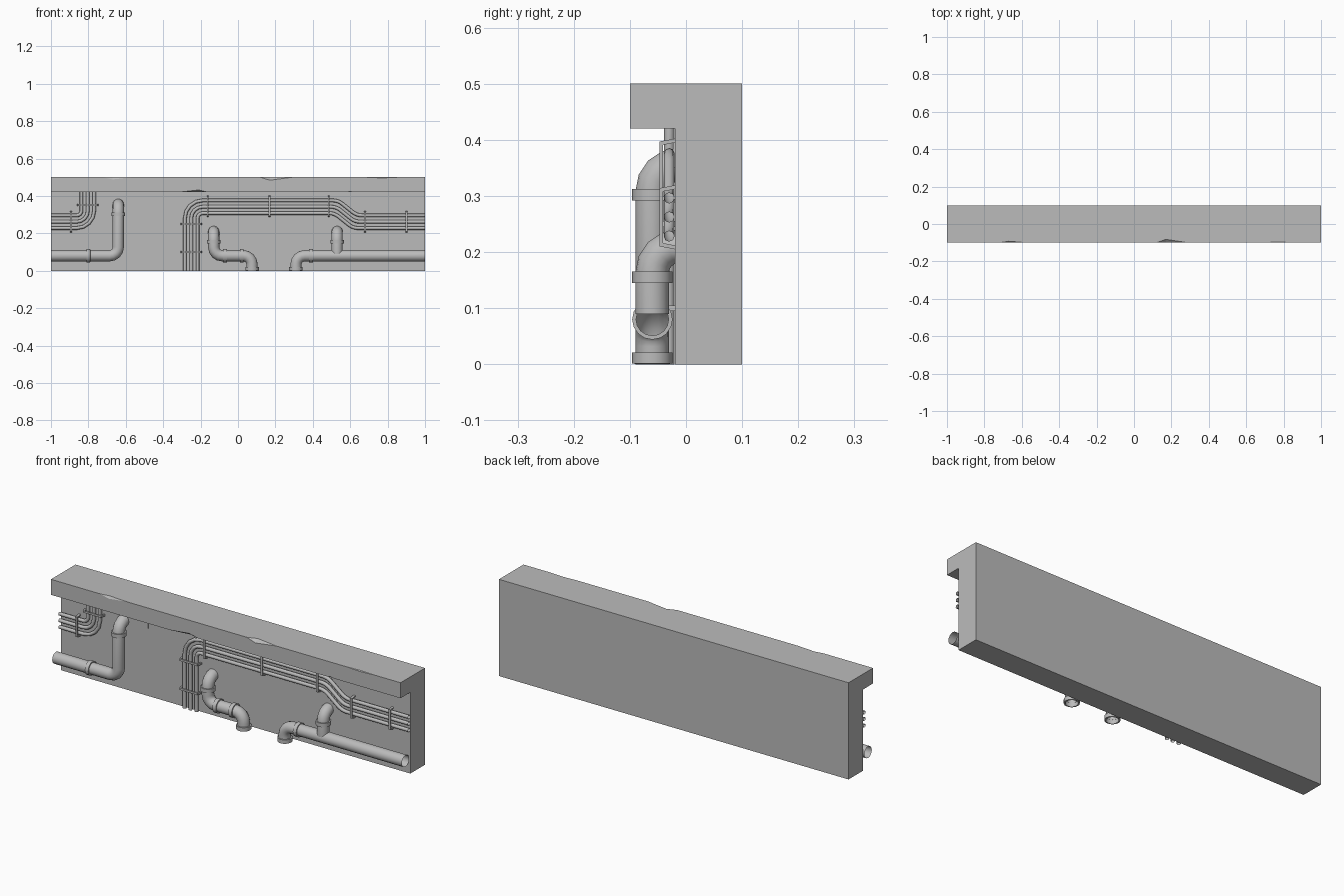
import bpy, bmesh, math
from mathutils import Vector, Quaternion

cube = bpy.data.objects.get("Cube")
if cube:
    bpy.data.objects.remove(cube, do_unlink=True)

concrete = bpy.data.materials.new("concrete_grey")
concrete.use_nodes = True
GREY = (0.5, 0.5, 0.5, 1)
concrete.diffuse_color = GREY
concrete.node_tree.nodes["Principled BSDF"].inputs["Base Color"].default_value = GREY

PIPE_Y, CABLE_Y, WALL_Y = -0.06, -0.03, -0.02


def finish(bm, name, smooth=False):
    mesh = bpy.data.meshes.new(name)
    bm.to_mesh(mesh)
    bm.free()
    mesh.materials.append(concrete)
    ob = bpy.data.objects.new(name, mesh)
    bpy.context.collection.objects.link(ob)
    if smooth:
        bpy.ops.object.select_all(action='DESELECT')
        ob.select_set(True)
        bpy.context.view_layer.objects.active = ob
        bpy.ops.object.shade_smooth_by_angle(angle=math.radians(50))
    return ob


def fillet(corners, radius, steps=4):
    """Round the inner corners of a polyline with arcs."""
    pts = [Vector(c) for c in corners]
    out = [pts[0]]
    for a, p, b in zip(pts, pts[1:], pts[2:]):
        d0, d1 = (p - a).normalized(), (b - p).normalized()
        turn = d0.angle(d1)
        start = p - d0 * radius * math.tan(turn / 2)
        axis = d0.cross(d1).normalized()
        centre = start + axis.cross(d0) * radius
        for k in range(steps + 1):
            out.append(centre + Quaternion(axis, turn * k / steps) @ (start - centre))
    return out + [pts[-1]]


def sweep(bm, path, radii, sides):
    """Open tube along a path; radii is one number or one per point."""
    path = [Vector(p) for p in path]
    if not isinstance(radii, (list, tuple)):
        radii = [radii] * len(path)
    last = len(path) - 1
    u, prev_t, prev_ring = None, None, None
    for i, p in enumerate(path):
        t = (path[min(i + 1, last)] - path[max(i - 1, 0)]).normalized()
        if u is None:
            u = t.orthogonal().normalized()
        else:
            u = prev_t.rotation_difference(t) @ u
        v = t.cross(u)
        ring = []
        for j in range(sides):
            a = math.tau * j / sides
            ring.append(bm.verts.new(p + (u * math.cos(a) + v * math.sin(a)) * radii[i]))
        if prev_ring:
            for j in range(sides):
                k = (j + 1) % sides
                bm.faces.new((prev_ring[j], prev_ring[k], ring[k], ring[j]))
        prev_t, prev_ring = t, ring


def pipe(name, corners, flanges):
    """Pipe with collar rings; each flange is (x, z, axis)."""
    bm = bmesh.new()
    sweep(bm, fillet(corners, 0.046), 0.03, 16)
    finish(bm, name, True)
    bm = bmesh.new()
    for x, z, axis in flanges:
        c = Vector((x, PIPE_Y, z))
        d = Vector((0.01, 0, 0)) if axis == 'x' else Vector((0, 0, 0.01))
        sweep(bm, [c - d * 1.01, c - d, c + d, c + d * 1.01],
              [0.029, 0.036, 0.036, 0.029], 16)
    finish(bm, name + "_collars", True)


def prism(bm, outline, offset):
    """Extrude a closed outline by an offset vector."""
    face = bm.faces.new([bm.verts.new(p) for p in outline])
    new = bmesh.ops.extrude_face_region(bm, geom=[face])["geom"]
    bmesh.ops.translate(bm, vec=offset, verts=[g for g in new if isinstance(g, bmesh.types.BMVert)])
    bmesh.ops.recalc_face_normals(bm, faces=bm.faces[:])


# Wall with overhanging ledge, chipped along its front edges
# (x, top chip depth, top chip drop, bottom chip depth, bottom chip rise)
stations = [(-1, 0, 0, 0, 0), (-0.72, 0, 0, 0, 0), (-0.67, .008, .012, 0, 0),
            (-0.57, 0, 0, 0, 0), (-0.32, 0, 0, 0, 0), (-0.21, 0, 0, .015, .012),
            (-0.16, 0, 0, 0, 0), (0.12, 0, 0, 0, 0), (0.17, .018, .016, 0, 0),
            (0.29, 0, 0, 0, 0), (0.58, 0, 0, 0, 0), (0.6, 0, 0, .004, .004),
            (0.62, 0, 0, 0, 0), (0.69, 0, 0, 0, 0), (0.77, .005, .004, 0, 0),
            (0.85, 0, 0, 0, 0), (1, 0, 0, 0, 0)]
bm = bmesh.new()
loops = []
for x, ty, tz, by, bz in stations:
    section = [(0.1, 0), (0.1, 0.5), (-0.1 + ty, 0.5), (-0.1, 0.5 - tz),
               (-0.1, 0.42 + bz), (-0.1 + by, 0.42), (WALL_Y, 0.42), (WALL_Y, 0)]
    loops.append([bm.verts.new((x, y, z)) for y, z in section])
for a, b in zip(loops, loops[1:]):
    for j in range(len(a)):
        k = (j + 1) % len(a)
        bm.faces.new((a[j], a[k], b[k], b[j]))
bm.faces.new(loops[0])
bm.faces.new(loops[-1])
bmesh.ops.remove_doubles(bm, verts=bm.verts[:], dist=1e-5)
bmesh.ops.recalc_face_normals(bm, faces=bm.faces[:])
finish(bm, "wall_with_ledge")

# Small crack sliver on the wall
bm = bmesh.new()
prism(bm, [(-0.506, WALL_Y, 0.39), (-0.5, WALL_Y, 0.397), (-0.499, WALL_Y, 0.35),
           (-0.505, WALL_Y, 0.36)], Vector((0, -0.003, 0)))
finish(bm, "wall_crack")

# Pipes
Y = PIPE_Y
pipe("right_pipe", [(-1, Y, .08), (-.64, Y, .08), (-.64, Y, .355), (-.64, 0, .355)],
     [(-.8, .08, 'x'), (-.64, .302, 'z')])
pipe("middle_pipe", [(.075, Y, 0), (.075, Y, .08), (-.13, Y, .08), (-.13, Y, .21), (-.13, 0, .21)],
     [(.075, .011, 'z'), (.02, .08, 'x'), (-.07, .08, 'x'), (-.13, .155, 'z')])
pipe("left_pipe", [(.31, Y, 0), (.31, Y, .08), (1, Y, .08)],
     [(.31, .011, 'z'), (.39, .08, 'x')])
pipe("branch_pipe", [(.53, Y, .09), (.53, Y, .21), (.53, 0, .21)], [(.53, .155, 'z')])

# Cable bundles of three
GAP = 0.034
right_bm, left_bm = bmesh.new(), bmesh.new()
for i in range(3):
    low_z, high_z = 0.296 - GAP * i, 0.376 - GAP * i
    up_x, rise_x = -0.837 + GAP * i, -0.284 + GAP * i
    sweep(right_bm, fillet([(-1, CABLE_Y, low_z), (up_x, CABLE_Y, low_z), (up_x, CABLE_Y, 0.43)],
                           0.025 + GAP * i), 0.0095, 8)
    bend = [(rise_x, CABLE_Y, 0), (rise_x, CABLE_Y, high_z), (0.1, CABLE_Y, high_z)]
    s_x = 0.535 - 0.01 * i
    drop = [(0.1, CABLE_Y, high_z), (s_x, CABLE_Y, high_z),
            (s_x + 0.1, CABLE_Y, low_z), (1, CABLE_Y, low_z)]
    sweep(left_bm, fillet(bend, 0.095 - GAP * i)[:-1] + fillet(drop, 0.08), 0.0095, 8)
finish(right_bm, "right_cables", True)
finish(left_bm, "left_cables", True)

# Straps bridging the cable bundles: (x, z, direction they span)
straps = [(-.892, .262, 'z'), (-.803, .352, 'x'), (-.25, .25, 'x'), (-.25, .1, 'x'),
          (-.162, .345, 'z'), (.168, .345, 'z'), (.485, .345, 'z'),
          (.68, .262, 'z'), (.9, .262, 'z')]
half = [(.058, -.015), (.052, -.047)]
inner = [(.046, -.041), (.051, -.015)]
arch = half[::1] + [(-s, y) for s, y in half[::-1]]
arch += [(-s, y) for s, y in inner[::-1]] + inner
bm = bmesh.new()
for x, z, span in straps:
    if span == 'z':
        prism(bm, [(x - .005, y, z + s) for s, y in arch], Vector((.01, 0, 0)))
    else:
        prism(bm, [(x + s, y, z - .005) for s, y in arch], Vector((0, 0, .01)))
finish(bm, "cable_straps")
